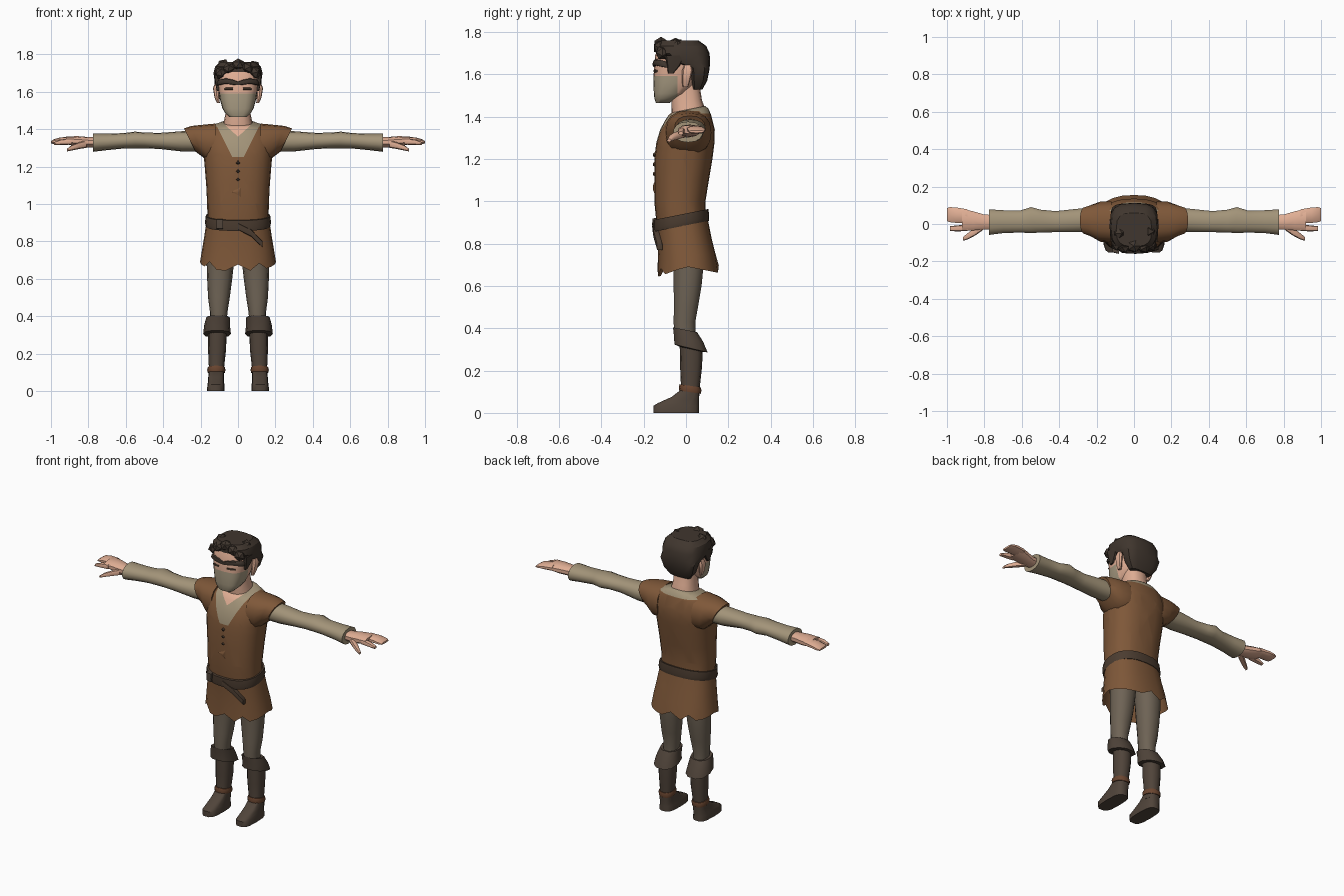
import bpy, bmesh, math
from mathutils import Matrix, Vector


def mat(name, hexcol):
    m = bpy.data.materials.new(name)
    lin = [((int(hexcol[i:i + 2], 16) / 255 + 0.055) / 1.055) ** 2.4 for i in (0, 2, 4)]
    m.diffuse_color = (*lin, 1)
    return m


BROWN = mat("tunic brown", "7F5839")
LINEN = mat("sleeve linen", "A39479")
SKIN = mat("skin", "E0AE94")
HAIR = mat("dark hair", "40362E")
BEARD = mat("grey beige", "A89B82")
HOSE = mat("trouser grey", "6E6355")
BOOT = mat("boot leather", "50443A")
BELT = mat("belt leather", "4B3C30")
STRAP = mat("strap brown", "6B4630")


def finish(name, bm, mats, mirror=False, angle=45):
    bmesh.ops.recalc_face_normals(bm, faces=bm.faces)
    me = bpy.data.meshes.new(name)
    bm.to_mesh(me)
    bm.free()
    for m in mats:
        me.materials.append(m)
    me.shade_smooth()
    me.set_sharp_from_angle(angle=math.radians(angle))
    ob = bpy.data.objects.new(name, me)
    bpy.context.scene.collection.objects.link(ob)
    if mirror:
        ob.modifiers.new("mirror", "MIRROR").use_mirror_merge = False
    return ob


def power(v, p):
    return math.copysign(abs(v) ** (2 / p), v)


def loft_bm(secs, n=16, p=2.4, axis="z", caps=True):
    """Sections are (position, centre, half size, y min, y max, tilt)."""
    bm = bmesh.new()
    rings = []
    for s in secs:
        t, c, r, lo, hi = s[:5]
        tilt = s[5] if len(s) > 5 else 0
        ring = []
        for k in range(n):
            w = 2 * math.pi * k / n
            a = r * power(math.cos(w), p)
            b = (hi - lo) / 2 * power(math.sin(w), p)
            y = (lo + hi) / 2 + b
            co = (c + a, y, t + tilt * b) if axis == "z" else (t + tilt * a, y, c + a)
            ring.append(bm.verts.new(co))
        rings.append(ring)
    for A, B in zip(rings, rings[1:]):
        for k in range(n):
            j = (k + 1) % n
            bm.faces.new((A[k], A[j], B[j], B[k]))
    if caps:
        bm.faces.new(rings[0])
        bm.faces.new(rings[-1])
    return bm


def loft(name, secs, m, mirror=False, angle=45, **kw):
    return finish(name, loft_bm(secs, **kw), [m], mirror, angle)


def cut(bm, co, no):
    bmesh.ops.bisect_plane(bm, geom=bm.verts[:] + bm.edges[:] + bm.faces[:], dist=1e-5,
                           plane_co=co, plane_no=Vector(no).normalized())


# Tunic body, with the shirt and bare throat cut in as a V
bm = loft_bm([(.90, 0, .163, -.14, .095), (1.0, 0, .165, -.15, .092), (1.1, 0, .17, -.15, .108),
              (1.2, 0, .178, -.15, .125), (1.28, 0, .185, -.14, .135), (1.34, 0, .187, -.122, .136),
              (1.40, 0, .165, -.095, .118, .1), (1.425, 0, .12, -.08, .106, .15),
              (1.435, 0, .085, -.068, .09, .2)], n=24)
for s in (-2, 2):
    cut(bm, (0, 0, 1.19), (s, 0, 1))
for s in (-.9, .9):
    cut(bm, (0, 0, 1.36), (s, 0, 1))
for z in (1.25, 1.415):
    cut(bm, (0, 0, z), (0, 0, 1))
for f in bm.faces:
    c = f.calc_center_median()
    ax = abs(c.x)
    if c.y < 0.0 and c.z > 1.36 + .9 * ax:
        f.material_index = 2
    elif c.y < 0.0 and c.z > 1.25 and c.z > 1.19 + 2 * ax:
        f.material_index = 1
    elif c.z > 1.415 and ax < .125:
        f.material_index = 1
finish("tunic_body", bm, [BROWN, LINEN, SKIN])

# Tunic shoulder caps, slanted at the opening
loft("tunic_shoulder", [(.12, 1.325, .105, -.10, .12), (.18, 1.325, .098, -.095, .12, .15),
                        (.22, 1.335, .082, -.07, .105, .35), (.258, 1.342, .062, -.055, .092, .5)],
     BROWN, mirror=True, axis="x")

# Tunic skirt with a ragged hem
skirt = loft("tunic_skirt", [(.68, 0, .203, -.135, .155), (.75, 0, .193, -.132, .14),
                             (.83, 0, .18, -.135, .12), (.93, 0, .165, -.14, .1)],
             BROWN, n=24, caps=False)
for v in skirt.data.vertices[:24]:
    v.co.z += -.05 * max(0, -v.co.y / .135) - .03 * max(0, v.co.y / .155) + .012
    if v.index in (6, 8, 15, 18, 20):
        v.co.z += .035

# Belt, hanging end, buckle and chest lacing
loft("belt", [(.882, 0, .172, -.152, .108, .2), (.90, 0, .177, -.155, .11, .2),
              (.938, 0, .172, -.154, .106, .2)], BELT, n=24)
loft("belt_end", [(0, .88, .018, -.16, -.135), (.07, .845, .019, -.155, -.128),
                  (.13, .785, .016, -.138, -.11)], BELT, n=8, p=5, axis="x")
loft("buckle", [(-.115, .893, .028, -.152, -.13), (-.08, .893, .028, -.16, -.135)],
     BOOT, n=8, p=6, axis="x")
bm = bmesh.new()
for z, r in ((1.22, .018), (1.175, .018), (1.13, .016)):
    bmesh.ops.create_cone(bm, segments=4, radius1=r, radius2=.006, depth=.02, cap_ends=True,
                          matrix=Matrix.Translation((0, -.147, z)) @ Matrix.Rotation(math.pi / 2, 4, "X"))
finish("chest_lacing", bm, [BELT])
bm = bmesh.new()
bmesh.ops.create_cone(bm, segments=3, radius1=.05, radius2=.008, depth=.014, cap_ends=True,
                      matrix=Matrix.Translation((0, -.15, 1.065)) @ Matrix.Rotation(math.pi / 2, 4, "X")
                      @ Matrix.Rotation(math.pi / 2, 4, "Z"))
finish("tunic_fold", bm, [BROWN])

# Shirt sleeves
loft("sleeve", [(.2, 1.335, .055, -.04, .085), (.3, 1.335, .054, -.045, .083),
                (.42, 1.337, .043, -.045, .07), (.5, 1.34, .042, -.047, .078),
                (.55, 1.342, .045, -.05, .092), (.61, 1.338, .041, -.047, .073),
                (.7, 1.332, .044, -.05, .075), (.775, 1.328, .049, -.06, .08)],
     LINEN, mirror=True, n=14, p=2.2, axis="x")

# Hands
loft("palm", [(.75, 1.33, .026, -.03, .05), (.80, 1.33, .028, -.032, .052),
              (.86, 1.335, .028, -.036, .07), (.92, 1.34, .02, -.037, .084)],
     SKIN, mirror=True, n=10, axis="x")
loft("fingers", [(.89, 1.34, .02, .003, .08), (.95, 1.338, .018, .004, .09),
                 (.985, 1.333, .013, .008, .092), (1.0, 1.33, .006, .014, .086)],
     SKIN, mirror=True, n=10, axis="x")
loft("index_finger", [(.89, 1.335, .018, -.037, -.002), (.95, 1.33, .014, -.04, -.008),
                      (.985, 1.322, .008, -.036, -.012)], SKIN, mirror=True, n=8, axis="x")
loft("thumb", [(.81, 1.32, .02, -.035, .01), (.85, 1.312, .018, -.062, -.02),
               (.89, 1.3, .014, -.083, -.05), (.915, 1.288, .007, -.09, -.07)],
     SKIN, mirror=True, n=8, axis="x")

# Neck and head, lower face in a separate colour
loft("neck", [(1.37, 0, .085, -.06, .09), (1.43, 0, .078, -.068, .09, .1),
              (1.48, 0, .068, -.07, .075), (1.58, 0, .066, -.07, .06)], SKIN)
bm = loft_bm([(1.464, 0, .045, -.142, -.08), (1.485, 0, .068, -.149, -.05), (1.51, 0, .083, -.152, 0),
              (1.56, 0, .097, -.154, .05), (1.62, 0, .106, -.152, .07), (1.69, 0, .11, -.146, .08),
              (1.74, 0, .09, -.12, .07)], n=20, p=2.9)
cut(bm, (0, 0, 1.592), (0, 0, 1))
cut(bm, (0, -.04, 0), (0, 1, 0))
for f in bm.faces:
    c = f.calc_center_median()
    f.material_index = int(c.z < 1.592 and c.y < -.04)
finish("head", bm, [SKIN, BEARD])

# Ears, brows and eyes
loft("ear", [(1.54, .105, .008, -.015, .01), (1.57, .113, .013, -.02, .02),
             (1.62, .118, .016, -.018, .032), (1.645, .114, .009, -.008, .024)],
     SKIN, mirror=True, n=8)
loft("eyebrow", [(0, 1.644, .011, -.158, -.13), (.03, 1.651, .015, -.158, -.13),
                 (.065, 1.657, .016, -.154, -.12), (.1, 1.65, .015, -.128, -.09),
                 (.112, 1.642, .009, -.105, -.08)], HAIR, mirror=True, n=8, axis="x")
loft("eye", [(.028, 1.616, .008, -.155, -.13), (.055, 1.616, .009, -.151, -.125),
             (.076, 1.616, .006, -.142, -.12)], BELT, mirror=True, n=6, axis="x")

# Hair cap, sideburns and fringe tufts
loft("hair_cap", [(1.53, 0, .072, .03, .078), (1.57, 0, .105, .02, .1), (1.63, 0, .124, .012, .112),
                  (1.655, 0, .125, -.07, .113), (1.70, 0, .131, -.138, .112),
                  (1.735, 0, .122, -.138, .095), (1.76, 0, .095, -.12, .06)],
     HAIR, n=16, p=3, angle=30)
loft("sideburn", [(1.605, .103, .01, -.085, -.06), (1.64, .108, .013, -.09, -.03),
                  (1.69, .112, .016, -.1, 0)], HAIR, mirror=True, n=8, p=4)
bm = bmesh.new()
for x, y, z, r in ((-.09, -.112, 1.702, .034), (.09, -.112, 1.702, .034), (-.05, -.122, 1.725, .034),
                   (.052, -.122, 1.728, .034), (0, -.118, 1.744, .036), (-.08, -.05, 1.74, .035),
                   (.085, -.04, 1.735, .035)):
    bmesh.ops.create_icosphere(bm, subdivisions=1, radius=r, matrix=Matrix.Translation((x, y, z))
                               @ Matrix.Rotation(x * 9, 4, "Y") @ Matrix.Diagonal((1.1, 1, .95, 1)))
finish("hair_tufts", bm, [HAIR], angle=30)

# Trouser legs
loft("trouser_leg", [(.36, .105, .043, -.055, .045), (.43, .103, .048, -.06, .045),
                     (.5, .102, .058, -.058, .058), (.6, .098, .067, -.06, .075),
                     (.7, .094, .074, -.062, .085), (.88, .085, .08, -.08, .08)],
     HOSE, mirror=True, n=14, p=2.2)

# Boots: folded cuff, shaft, ankle strap and foot
loft("boot_cuff", [(.30, .112, .045, -.03, .085, -.22), (.305, .112, .074, -.058, .105, -.24),
                   (.35, .112, .069, -.06, .085, -.22), (.393, .107, .063, -.064, .055, -.2),
                   (.388, .107, .045, -.05, .04, -.2)], BOOT, mirror=True, n=10)
loft("boot_shaft", [(.07, .116, .041, -.03, .062), (.13, .115, .041, -.024, .066),
                    (.22, .112, .048, -.028, .076), (.33, .11, .05, -.03, .08)],
     BOOT, mirror=True, n=12)
loft("ankle_strap", [(.098, .116, .046, -.032, .07, -.15), (.114, .116, .049, -.034, .073, -.15),
                     (.128, .116, .045, -.03, .07, -.15)], STRAP, mirror=True, n=12)
loft("boot_foot", [(0, .118, .047, -.155, .062), (.034, .118, .046, -.155, .062),
                   (.046, .118, .043, -.135, .062), (.075, .117, .042, -.07, .063),
                   (.105, .116, .04, -.03, .064)], BOOT, mirror=True, n=14, p=3.2)
